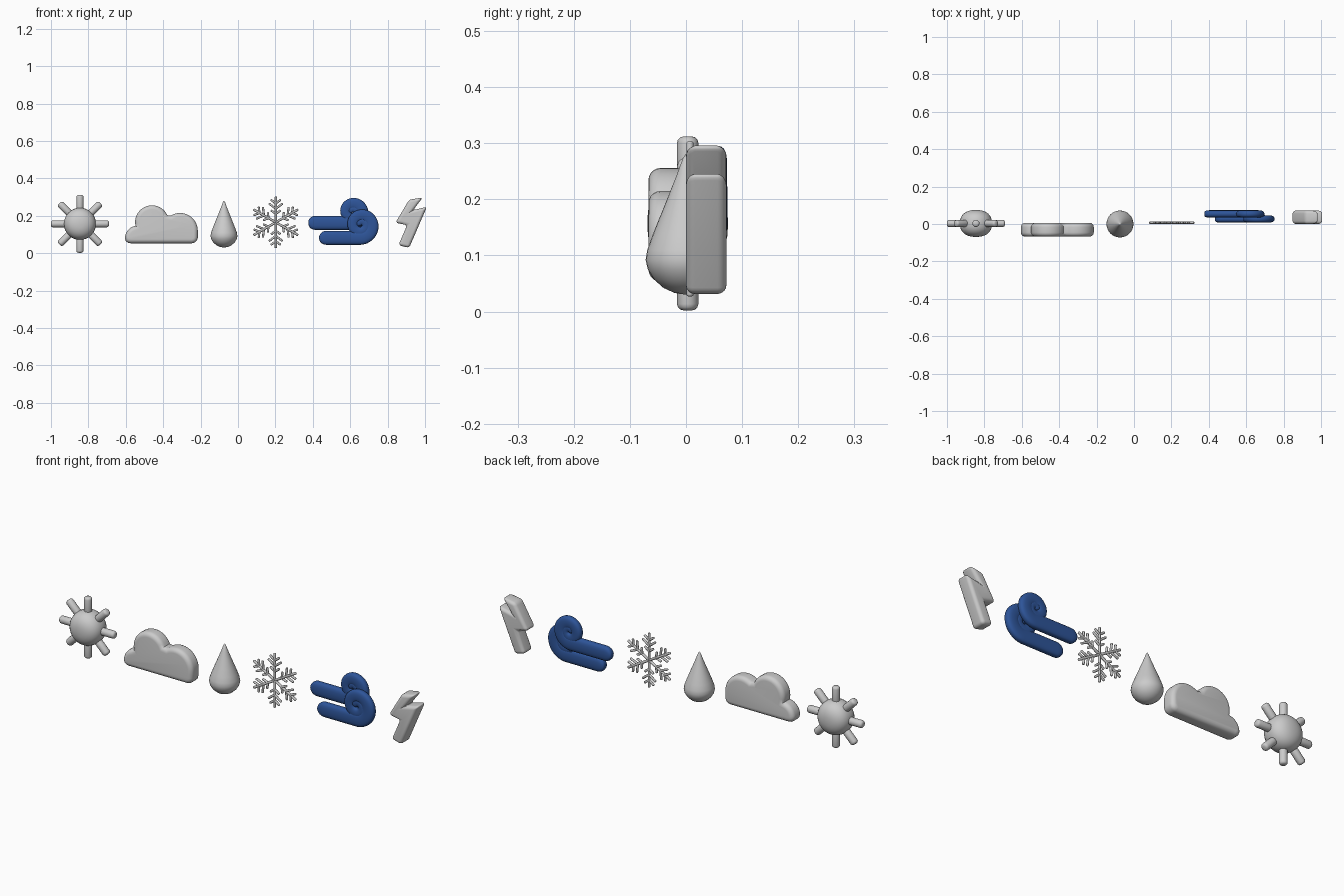
import bpy, bmesh
from math import sin, cos, pi, radians, tau
from mathutils import Matrix, Vector

if "Cube" in bpy.data.objects:
    bpy.data.objects.remove(bpy.data.objects["Cube"])


def finish(name, bm, mat=None, angle=40):
    bmesh.ops.recalc_face_normals(bm, faces=bm.faces)
    me = bpy.data.meshes.new(name)
    bm.to_mesh(me)
    bm.free()
    ob = bpy.data.objects.new(name, me)
    bpy.context.collection.objects.link(ob)
    if mat:
        me.materials.append(mat)
    bpy.ops.object.select_all(action='DESELECT')
    ob.select_set(True)
    bpy.context.view_layer.objects.active = ob
    bpy.ops.object.shade_smooth_by_angle(angle=radians(angle))
    return ob


def revolve(bm, profile, matrix, steps=32):
    """Spin (radius, height) pairs about local z, then place with matrix."""
    rings = []
    for r, h in profile:
        if r < 1e-5:
            rings.append([bm.verts.new(matrix @ Vector((0, 0, h)))] * steps)
        else:
            rings.append([bm.verts.new(matrix @ Vector((r * cos(tau * i / steps), r * sin(tau * i / steps), h)))
                          for i in range(steps)])
    for a, b in zip(rings, rings[1:]):
        for i in range(steps):
            j = (i + 1) % steps
            bm.faces.new(list(dict.fromkeys((a[i], a[j], b[j], b[i]))))


def rod(bm, start, end, r, steps=16):
    """Round-ended rod between two points."""
    start, end = Vector(start), Vector(end)
    d = end - start
    L = d.length
    c = r * 0.6
    prof = [(0, 0), (r - c, 0)] + [(r - c + c * sin(a), c - c * cos(a)) for a in (pi / 6, pi / 3, pi / 2)]
    prof = prof + [(x, L - h) for x, h in reversed(prof)]
    revolve(bm, prof, Matrix.Translation(start) @ d.to_track_quat('Z', 'Y').to_matrix().to_4x4(), steps)


def slab(name, outline, y0, y1, bevel, all_edges):
    """Extrude an x-z outline along y and round its edges."""
    bm = bmesh.new()
    front = [bm.verts.new((x, y0, z)) for x, z in outline]
    back = [bm.verts.new((x, y1, z)) for x, z in outline]
    caps = [bm.faces.new(front), bm.faces.new(back[::-1])]
    n = len(outline)
    for i in range(n):
        j = (i + 1) % n
        bm.faces.new((front[i], back[i], back[j], front[j]))
    bmesh.ops.recalc_face_normals(bm, faces=bm.faces)
    edges = bm.edges[:] if all_edges else [e for f in caps for e in f.edges]
    bmesh.ops.bevel(bm, geom=edges, offset=bevel, segments=5, profile=0.5,
                    affect='EDGES', clamp_overlap=all_edges)
    finish(name, bm)


def arc(cx, cz, r, a0, a1, n):
    return [(cx + r * cos(radians(a0 + (a1 - a0) * i / n)),
             cz + r * sin(radians(a0 + (a1 - a0) * i / n))) for i in range(n + 1)]


def swirl(name, x0, cx, cz, r0, r1, w0, w1, turns, y, t, mat):
    """Flattened band: straight bar from x0, then an inward spiral about (cx, cz)."""
    zb = cz - r0
    path = []                                   # x, z, half width, thickness factor
    for k in range(1, 9):                       # rounded start
        a = k / 8 * pi / 2
        path.append((x0 + w0 - w0 * cos(a), zb, w0 * sin(a), sin(a) ** 0.4))
    path += [(x0 + w0 + (cx - x0 - w0) * k / 4, zb, w0, 1) for k in range(1, 4)]
    n = int(40 * turns)
    for k in range(n + 1):
        u = k / n
        a = -pi / 2 + tau * turns * u
        r = r0 + (r1 - r0) * u
        path.append((cx + r * cos(a), cz + r * sin(a), w0 + (w1 - w0) * u, 1 - 0.15 * u))
    dx, dz = -sin(a), cos(a)
    ex, ez, ew, et = path[-1]
    for k in range(1, 6):                       # rounded tip
        b = k / 6 * pi / 2
        path.append((ex + dx * ew * sin(b), ez + dz * ew * sin(b), ew * cos(b), et * cos(b) ** 0.4))
    bm = bmesh.new()
    rings, m = [], 20
    for i, (x, z, w, f) in enumerate(path):
        p, q = path[max(i - 1, 0)], path[min(i + 1, len(path) - 1)]
        d = Vector((q[0] - p[0], q[1] - p[1])).normalized()
        ring = []
        for k in range(m):
            c, s = cos(tau * k / m), sin(tau * k / m)
            c = abs(c) ** 0.8 * (1 if c > 0 else -1)
            s = abs(s) ** 0.7 * (1 if s > 0 else -1)
            ring.append(bm.verts.new((x - d.y * w * c, y + t * f * s, z + d.x * w * c)))
        rings.append(ring)
    for a, b in zip(rings, rings[1:]):
        for k in range(m):
            bm.faces.new((a[k], a[(k + 1) % m], b[(k + 1) % m], b[k]))
    bm.faces.new(rings[0])
    bm.faces.new(rings[-1])
    finish(name, bm, mat, 60)


# Sun: puffy disc and eight rays
sun = Vector((-0.845, 0.003, 0.157))
bm = bmesh.new()
prof = []
for k in range(17):
    a = -pi / 2 + pi * k / 16
    s = sin(a)
    prof.append((0.086 * max(cos(a), 0) ** 0.85, 0.072 * abs(s) ** 0.85 * (1 if s > 0 else -1)))
revolve(bm, prof, Matrix.Translation(sun) @ Matrix.Rotation(pi / 2, 4, 'X'))
finish("sun_body", bm)
bm = bmesh.new()
for k in range(8):
    d = Vector((cos(k * pi / 4), 0, sin(k * pi / 4)))
    rod(bm, sun + d * 0.06, sun + d * 0.155, 0.019)
finish("sun_rays", bm, angle=60)

# Cloud: three lobes on a flat base
outline = [(-0.245, 0.053), (-0.231, 0.057), (-0.220, 0.067), (-0.215, 0.083)]
outline += arc(-0.31, 0.12, 0.095, 0, 122, 14)
outline += arc(-0.46, 0.166, 0.09, 24, 193, 18)
outline += arc(-0.537, 0.079, 0.068, 110, 180, 7)
outline += [(-0.600, 0.065), (-0.589, 0.056), (-0.575, 0.053)]
slab("cloud", outline, -0.067, 0.006, 0.022, False)

# Raindrop: revolved teardrop
bm = bmesh.new()
drop = [(0, 0.030), (0.02, 0.033), (0.04, 0.042), (0.057, 0.057), (0.068, 0.075), (0.072, 0.092),
        (0.069, 0.110), (0.060, 0.135), (0.046, 0.170), (0.031, 0.207), (0.016, 0.245), (0.006, 0.272), (0, 0.281)]
revolve(bm, drop, Matrix.Translation((-0.075, 0, 0)))
finish("raindrop", bm)

# Snowflake: six branched arms
bm = bmesh.new()
c = Vector((0.202, 0.007, 0.165))
for k in range(6):
    a = pi / 2 + k * pi / 3
    d = Vector((cos(a), 0, sin(a)))
    rod(bm, c, c + d * 0.138, 0.0065, 8)
    for r, length in ((0.045, 0.032), (0.073, 0.046), (0.101, 0.034)):
        for s in (-1, 1):
            b = a + s * pi / 3.4
            rod(bm, c + d * r, c + d * r + Vector((cos(b), 0, sin(b))) * length, 0.0058, 8)
finish("snowflake", bm, angle=60)

# Wind: two overlapping curls
blue = bpy.data.materials.new("wind_blue")
blue.diffuse_color = (0.027, 0.09, 0.32, 1)
blue.use_nodes = True
blue.node_tree.nodes["Principled BSDF"].inputs["Base Color"].default_value = blue.diffuse_color
swirl("wind_curl_front", 0.433, 0.657, 0.150, 0.068, 0.016, 0.037, 0.019, 1.6, 0.027, 0.020, blue)
swirl("wind_curl_back", 0.375, 0.612, 0.220, 0.058, 0.014, 0.037, 0.017, 1.6, 0.054, 0.020, blue)

# Lightning bolt: zigzag slab with rounded edges
bolt = [(0.915, 0.286), (0.988, 0.298), (0.936, 0.230), (1.010, 0.248),
        (0.915, 0.028), (0.858, 0.043), (0.904, 0.150), (0.842, 0.163)]
slab("lightning_bolt", bolt, 0.0, 0.072, 0.016, True)
